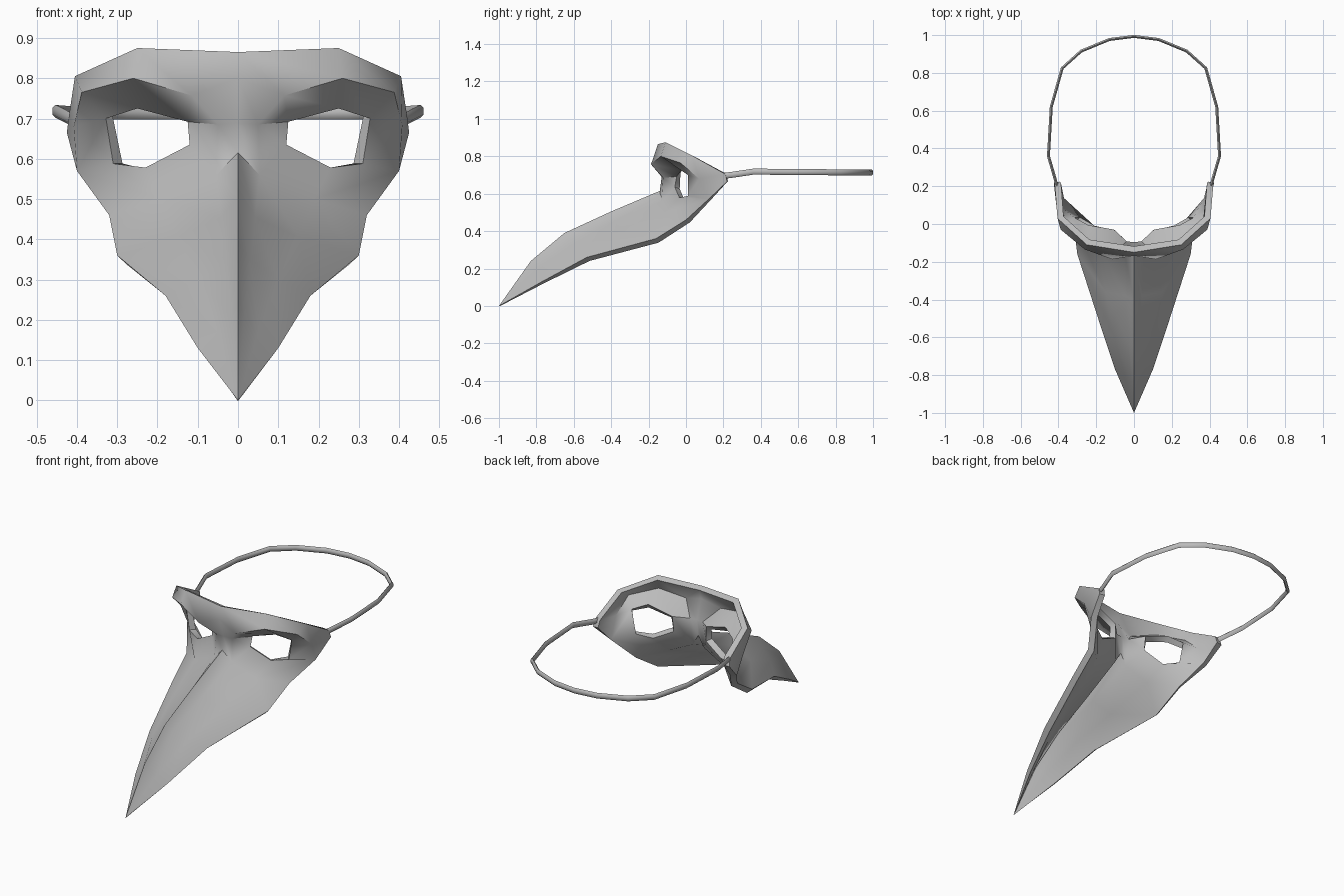
import bpy, bmesh, math
from mathutils import Vector

if "Cube" in bpy.data.objects:
    bpy.data.objects.remove(bpy.data.objects["Cube"])

grey = bpy.data.materials.new("plain grey")
grey.diffuse_color = (0.5, 0.5, 0.5, 1)
grey.use_nodes = True
grey.node_tree.nodes["Principled BSDF"].inputs["Base Color"].default_value = grey.diffuse_color


def make_object(name, bm, angle):
    bmesh.ops.recalc_face_normals(bm, faces=bm.faces)
    mesh = bpy.data.meshes.new(name)
    bm.to_mesh(mesh)
    bm.free()
    mesh.materials.append(grey)
    ob = bpy.data.objects.new(name, mesh)
    bpy.context.collection.objects.link(ob)
    bpy.ops.object.select_all(action='DESELECT')
    ob.select_set(True)
    bpy.context.view_layer.objects.active = ob
    bpy.ops.object.shade_smooth_by_angle(angle=math.radians(angle))
    return ob


# Half of the mask as feature lines
lines = {
    # top edge down to the temple
    "T": [(0, -.15, .865), (.25, -.11, .875), (.405, .03, .805), (.42, .21, .705)],
    # brow lip around the eye socket
    "B": [(0, -.168, .80), (.115, -.187, .757), (.26, -.135, .80),
          (.388, -.03, .765), (.408, .07, .68)],
    # eye opening
    "E": [(.125, -.05, .692), (.12, -.06, .635), (.23, -.035, .578),
          (.31, .01, .588), (.328, .01, .70), (.25, -.025, .725)],
    # centre ridge of nose and beak
    "C": [(0, -.13, .69), (0, -.14, .615), (0, -.40, .505), (0, -.65, .39),
          (0, -.83, .24), (0, -1, 0)],
    # crease beside the ridge
    "N": [(.05, -.122, .685), (.054, -.132, .56), (.042, -.38, .455),
          (.03, -.63, .35), (.016, -.82, .21)],
    # middle of the cheek and beak side
    "M": [(.19, -.115, .50), (.15, -.36, .405), (.10, -.61, .30), (.05, -.80, .17)],
    # lower rim
    "R": [(.425, .22, .665), (.40, .12, .57), (.32, 0, .46), (.30, -.16, .36),
          (.18, -.53, .26), (.10, -.77, .13)],
}

# Faces between the feature lines, part by part
brow = "T0 T1 B2 B1|T0 B1 B0|T1 T2 B3 B2|T2 T3 B4 B3|T3 R0 R1 B4"
socket = "B1 B2 E5 E0|B2 B3 E4 E5|B3 B4 E4|B4 R1 E3 E4"
nose = "B0 B1 N0 C0|B1 E0 N0|C0 N0 N1 C1|N0 E0 E1 N1|N1 E1 E2 M0"
cheek = "E2 E3 R1 M0|M0 R1 R2|M0 R2 R3 M1"
beak = "C1 N1 N2 C2|N1 M0 M1 N2|C2 N2 N3 C3|N2 M1 M2 N3|M1 R3 R4 M2"
beak_end = "C3 N3 N4 C4|N3 M2 M3 N4|M2 R4 R5 M3|C4 N4 C5|N4 M3 C5|M3 R5 C5"

# Mask shell: both halves, welded on the centre line
bm = bmesh.new()
for side in (1, -1):
    v = {k + str(i): bm.verts.new((side * x, y, z))
         for k, pts in lines.items() for i, (x, y, z) in enumerate(pts)}
    for part in (brow, socket, nose, cheek, beak, beak_end):
        for f in part.split("|"):
            loop = [v[n] for n in f.split()]
            bm.faces.new(loop if side == 1 else loop[::-1])
bmesh.ops.remove_doubles(bm, verts=bm.verts, dist=.0005)
bmesh.ops.recalc_face_normals(bm, faces=bm.faces)
# outer surface must face forward and up so thickness grows inward
bm.normal_update()
if sum((f.normal.z - f.normal.y) * f.calc_area() for f in bm.faces) < 0:
    bmesh.ops.reverse_faces(bm, faces=bm.faces)

# Inner surface, offset along vertex normals, thinner toward the tip
bm.normal_update()
outer = list(bm.verts)
outer_faces = list(bm.faces)
rim = [e for e in bm.edges if e.is_boundary]
inner = {}
for p in outer:
    t = .034 * min(1, max(.1, (p.co.y + 1) / .4))
    co = p.co - p.normal * t
    if abs(p.co.x) < .001:
        co.x = 0
    inner[p] = bm.verts.new(co)
for f in outer_faces:
    bm.faces.new([inner[p] for p in reversed(f.verts)])
for e in rim:
    a, b = e.verts
    bm.faces.new((a, b, inner[b], inner[a]))
make_object("mask_shell", bm, 55)

# Head strap: six-sided flat tube from temple to temple
half = [(.405, .19, .695), (.418, .24, .70), (.453, .36, .718), (.438, .62, .716),
        (.38, .825, .714), (.28, .915, .713), (.13, .977, .713)]
path = [Vector(p) for p in half] + [Vector((0, .993, .713))]
path += [Vector((-x, y, z)) for x, y, z in reversed(half)]
bm = bmesh.new()
rings = []
for i, p in enumerate(path):
    d = path[min(i + 1, len(path) - 1)] - path[max(i - 1, 0)]
    out = d.cross(Vector((0, 0, 1))).normalized()
    up = out.cross(d).normalized()
    rings.append([bm.verts.new(p + out * .009 * math.cos(a) + up * .016 * math.sin(a))
                  for a in (math.tau * (k + .5) / 6 for k in range(6))])
for a, b in zip(rings, rings[1:]):
    for k in range(6):
        bm.faces.new((a[k], a[(k + 1) % 6], b[(k + 1) % 6], b[k]))
bm.faces.new(rings[0])
bm.faces.new(rings[-1])
make_object("head_strap", bm, 65)
